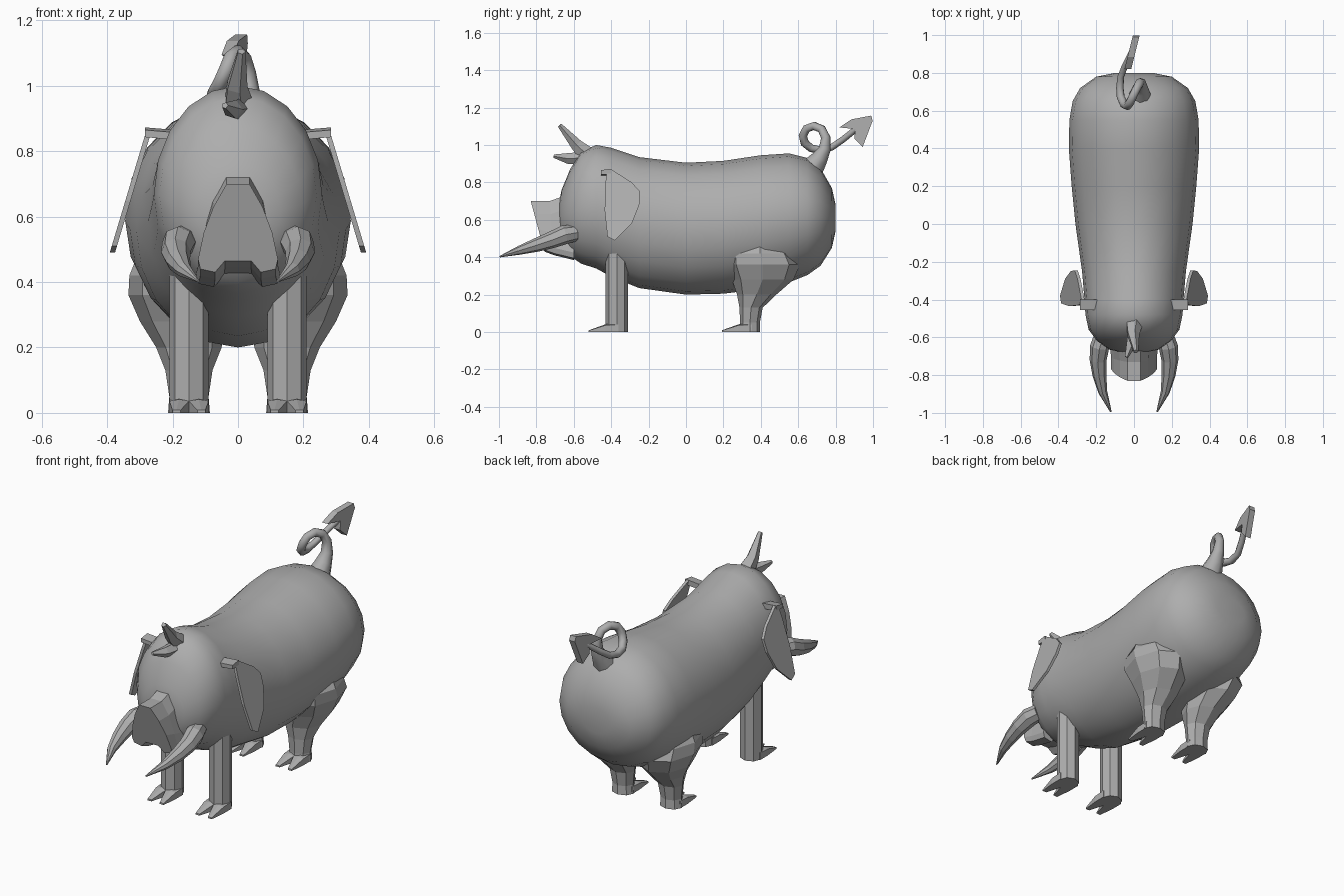
import bpy, bmesh, math
from mathutils import Vector

if "Cube" in bpy.data.objects:
    bpy.data.objects.remove(bpy.data.objects["Cube"])

grey = bpy.data.materials.new("plain grey")
grey.diffuse_color = (0.42, 0.42, 0.42, 1)
grey.use_nodes = True
grey.node_tree.nodes["Principled BSDF"].inputs["Base Color"].default_value = grey.diffuse_color


def finish(name, bm, smooth=False):
    bmesh.ops.recalc_face_normals(bm, faces=bm.faces)
    me = bpy.data.meshes.new(name)
    bm.to_mesh(me)
    bm.free()
    me.materials.append(grey)
    ob = bpy.data.objects.new(name, me)
    bpy.context.collection.objects.link(ob)
    if smooth:
        bpy.ops.object.select_all(action='DESELECT')
        ob.select_set(True)
        bpy.context.view_layer.objects.active = ob
        bpy.ops.object.shade_smooth_by_angle(angle=math.radians(50))
    return ob


def loft(name, rings, smooth=False):
    """Skin a list of equal-sized point rings and cap both ends."""
    bm = bmesh.new()
    vs = [[bm.verts.new(p) for p in r] for r in rings]
    n = len(vs[0])
    for a, b in zip(vs, vs[1:]):
        for i in range(n):
            j = (i + 1) % n
            bm.faces.new((a[i], a[j], b[j], b[i]))
    bm.faces.new(vs[0])
    bm.faces.new(vs[-1])
    return finish(name, bm, smooth)


def angles(n, start=0.0):
    return [start + 2 * math.pi * i / n for i in range(n)]


def tube(name, path, sides, smooth=False):
    """Tapered tube along (x, y, z, radius) points."""
    pts = [Vector(p[:3]) for p in path]
    rings, up = [], Vector((1, 0, 0))
    for i, p in enumerate(pts):
        t = (pts[min(i + 1, len(pts) - 1)] - pts[max(i - 1, 0)]).normalized()
        up = (up - t * up.dot(t)).normalized()
        side = t.cross(up)
        rings.append([p + (up * math.cos(a) + side * math.sin(a)) * path[i][3]
                      for a in angles(sides)])
    return loft(name, rings, smooth)


# body: elliptical rings (y, bottom, top, half width)
BODY = [(-.68, .55, .69, .06), (-.665, .48, .76, .13), (-.62, .405, .87, .195),
        (-.56, .365, .965, .24), (-.48, .34, 1.0, .257), (-.40, .295, .985, .262),
        (-.25, .235, .935, .275), (0, .20, .905, .31), (.2, .205, .915, .33),
        (.4, .23, .945, .345), (.55, .265, .955, .342), (.65, .305, .93, .325),
        (.72, .355, .875, .285), (.78, .45, .77, .2), (.80, .54, .68, .1)]
loft("body", [[(w * math.sin(a), y, (lo + hi) / 2 + (hi - lo) / 2 * math.cos(a))
               for a in angles(20)] for y, lo, hi, w in BODY], True)

# snout: flared prism with a sloping front face and a notched lower edge
half = [(.035, .70), (.075, .63), (.105, .55), (.122, .47), (.115, .44), (.07, .43), (.04, .465)]
outline = half + [(-x, z) for x, z in reversed(half)]
front = [(x, -.83 + (.70 - z) * .27, z) for x, z in outline]
mid = [(x, -.73 + (.70 - z) * .1, z if z > .6 else z - .02) for x, z in outline]
back = [(x * 1.05, -.60, z + .045 if z > .6 else z - .045) for x, z in outline]
loft("snout", [front, mid, back])

# head tufts
tube("upper_tuft", [(0, -.52, .94, .05), (-.005, -.585, 1.0, .034), (.01, -.675, 1.105, .013)], 5)
tube("lower_tuft", [(0, -.55, .93, .035), (-.015, -.63, .928, .03), (-.04, -.705, .94, .01)], 5)

# curled tail with an arrow tip
tube("tail", [(.03, .67, .87, .065), (.033, .715, .93, .045), (.035, .742, .98, .032),
              (.03, .747, 1.04, .025), (.018, .725, 1.085, .023), (-.002, .685, 1.102, .023),
              (-.02, .645, 1.088, .023), (-.035, .625, 1.05, .023), (-.053, .635, 1.01, .023),
              (-.07, .67, .982, .022), (-.075, .72, .973, .02), (-.07, .78, .988, .018),
              (-.047, .84, 1.03, .017), (-.01, .915, 1.09, .016)], 8, True)
ARROW = [(.82, 1.094), (.885, 1.137), (.99, 1.157), (.998, 1.13), (.945, .99),
         (.90, 1.035), (.905, 1.085)]
loft("tail_arrow", [[(-.025 + (y - .85) * .25 + d, y, z) for y, z in ARROW]
                    for d in (-.018, .018)])

EAR = [(-.43, .80), (-.425, .85), (-.40, .87), (-.29, .80), (-.245, .75), (-.25, .68),
       (-.29, .58), (-.38, .49), (-.42, .51), (-.435, .65)]
# hind leg rings: z, centre x, centre y, radius x, radius y
HIND = [(0, .15, .342, .064, .055), (.05, .15, .342, .06, .053), (.13, .15, .348, .072, .062),
        (.2, .15, .378, .10, .105), (.28, .17, .41, .13, .165), (.36, .19, .41, .145, .2),
        (.42, .195, .395, .137, .185), (.475, .195, .395, .115, .08)]
FORE = [(0, .15, -.37, .06, .06), (.45, .15, -.37, .06, .06)]

for s, tag in ((1, "left"), (-1, "right")):
    # drooping ear plate and the tab joining it to the head
    loft(tag + "_ear", [[(s * (.262 + (.87 - z) * .3 + d), y, z) for y, z in EAR]
                        for d in (0, .016)])
    loft(tag + "_ear_root", [[(s * x, y, z) for y, z in
                              ((-.455, zt - .03), (-.455, zt - .008), (-.40, zt), (-.40, zt - .03))]
                             for x, zt in ((.19, .865), (.285, .873))])
    # tusk
    tube(tag + "_tusk", [(s * x, y, z, r) for x, y, z, r in (
        (.165, -.59, .53, .045), (.182, -.65, .52, .051), (.19, -.72, .492, .045),
        (.183, -.80, .465, .037), (.165, -.89, .437, .024), (.122, -.995, .403, .004))], 8)
    # legs
    for leg, rings in (("front", FORE), ("hind", HIND)):
        loft(f"{tag}_{leg}_leg", [[(s * (cx + rx * math.cos(a)), cy + ry * math.sin(a), z)
                                   for a in angles(8)] for z, cx, cy, rx, ry in rings])
        # two pointed toes per foot
        cy = rings[0][2]
        for k in (-1, 1):
            loft(f"{tag}_{leg}_toe", [
                [(s * .15 + k * x, cy + dy, z) for x, z in
                 ((a, 0), (b, 0), (b, h), ((a + b) / 2, h * 1.15), (a, h))]
                for dy, a, b, h in ((.01, 0, .06, .04), (-.06, 0, .06, .036),
                                    (-.15, .026, .05, .008))])
